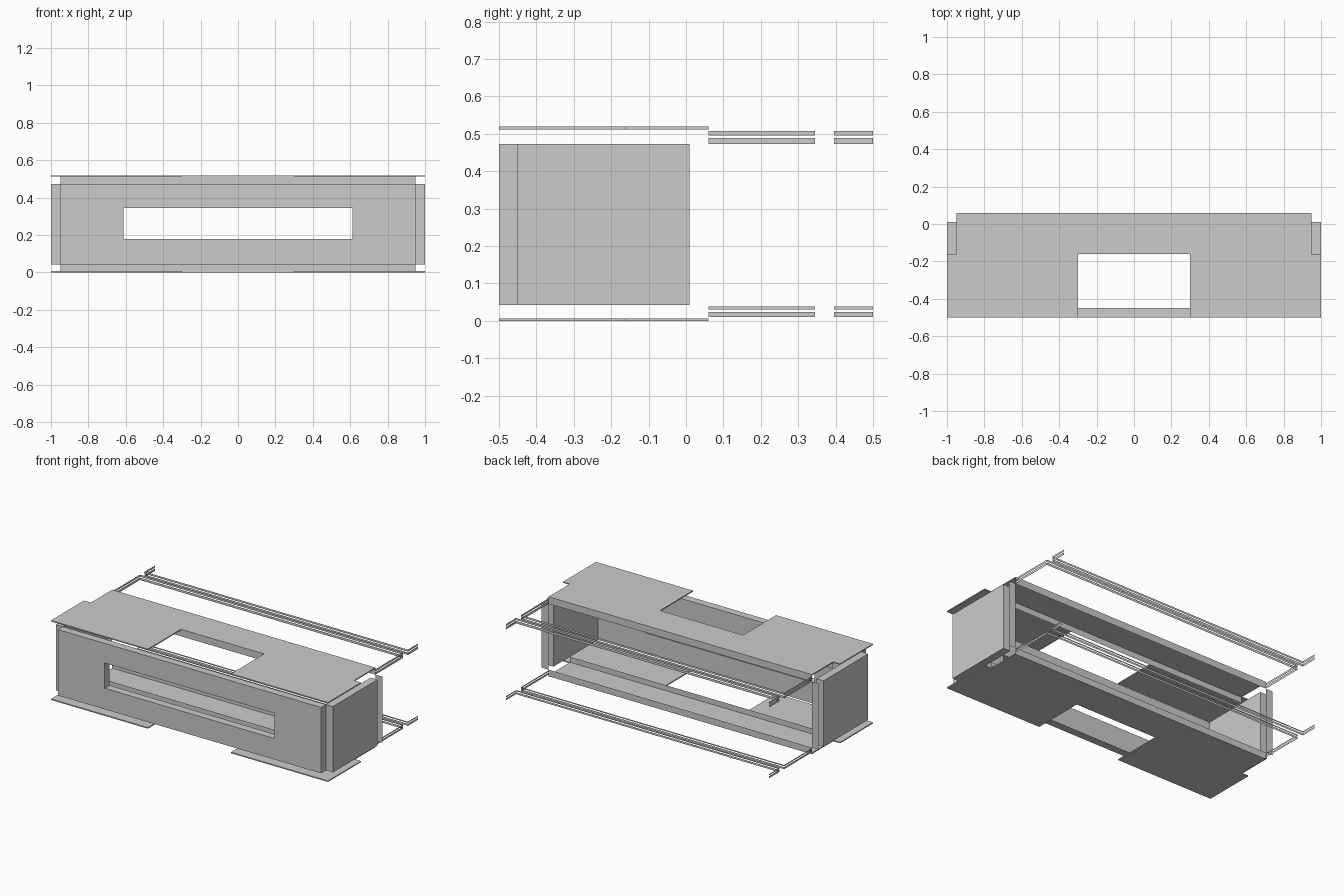
import bpy, bmesh

if "Cube" in bpy.data.objects:
    bpy.data.objects.remove(bpy.data.objects["Cube"])

H = 0.519      # overall height
W = 0.95       # half width of the inner frame
T = 0.007      # plate thickness


def finish(name, bm):
    bmesh.ops.recalc_face_normals(bm, faces=bm.faces)
    me = bpy.data.meshes.new(name)
    bm.to_mesh(me)
    bm.free()
    ob = bpy.data.objects.new(name, me)
    bpy.context.collection.objects.link(ob)
    return ob


def box(name, x, y, z):
    bm = bmesh.new()
    bmesh.ops.create_cube(bm, size=1)
    for v in bm.verts:
        v.co = [(r[0] + r[1]) / 2 + c * (r[1] - r[0]) for c, r in zip(v.co, (x, y, z))]
    return finish(name, bm)


def plate(name, outline, z, t):
    bm = bmesh.new()
    f = bm.faces.new([bm.verts.new((x, y, z)) for x, y in outline])
    ext = bmesh.ops.extrude_face_region(bm, geom=[f], use_keep_orig=True)
    for v in (g for g in ext["geom"] if isinstance(g, bmesh.types.BMVert)):
        v.co.z += t
    return finish(name, bm)


def ribbon(name, path, z0, z1):
    """Thin upright sheet that follows a path on plan."""
    bm = bmesh.new()
    lo = [bm.verts.new((x, y, z0)) for x, y in path]
    hi = [bm.verts.new((x, y, z1)) for x, y in path]
    for i in range(len(path) - 1):
        bm.faces.new((lo[i], lo[i + 1], hi[i + 1], hi[i]))
    return finish(name, bm)


# Top and bottom plates with a notch at the front and narrowed rear
half = [(0.3, -0.16), (0.3, -0.5), (1, -0.5), (1, -0.16), (W, -0.16), (W, 0.06)]
outline = half + [(-x, y) for x, y in reversed(half)]
plate("bottom_plate", outline, 0, T)
plate("top_plate", outline, H - T, T)

# Front panel with a window
Z0, Z1 = 0.043, 0.473
front = box("front_panel", (-W, W), (-0.5, -0.45), (Z0, Z1))
cutter = box("window_cutter", (-0.612, 0.612), (-0.6, -0.4), (0.18, 0.345))
cutter.hide_render = True
mod = front.modifiers.new("window", 'BOOLEAN')
mod.operation = 'DIFFERENCE'
mod.object = cutter
bpy.context.view_layer.objects.active = front
bpy.ops.object.modifier_apply(modifier=mod.name)
bpy.data.objects.remove(cutter)

# Side panels and rear uprights
for side, s in (("right", 1), ("left", -1)):
    box(side + "_panel", sorted((s * W, s)), (-0.45, 0.01), (Z0, Z1))
    ribbon(side + "_rear_upright", [(s * W, 0.06), (s, 0.06)], Z0, Z1)

# Cross strips standing against the plates
for level, z0, z1 in (("lower", T, Z0), ("upper", Z1, H - T)):
    for place, y in (("middle", -0.16), ("rear", 0.06)):
        ribbon(f"{level}_{place}_strip", [(-W, y), (W, y)], z0, z1)

# Paired rails behind the case
near = [(-W, 0.06), (-W, 0.345), (W, 0.345), (W, 0.06)]
far = [(-W, 0.5), (-W, 0.395), (W, 0.395), (W, 0.5)]
bands = [(0.011, 0.024), (0.030, 0.038), (0.473, 0.489), (0.495, 0.508)]
for i, (z0, z1) in enumerate(bands):
    ribbon(f"near_rail_{i}", near, z0, z1)
    ribbon(f"far_rail_{i}", far, z0, z1)
